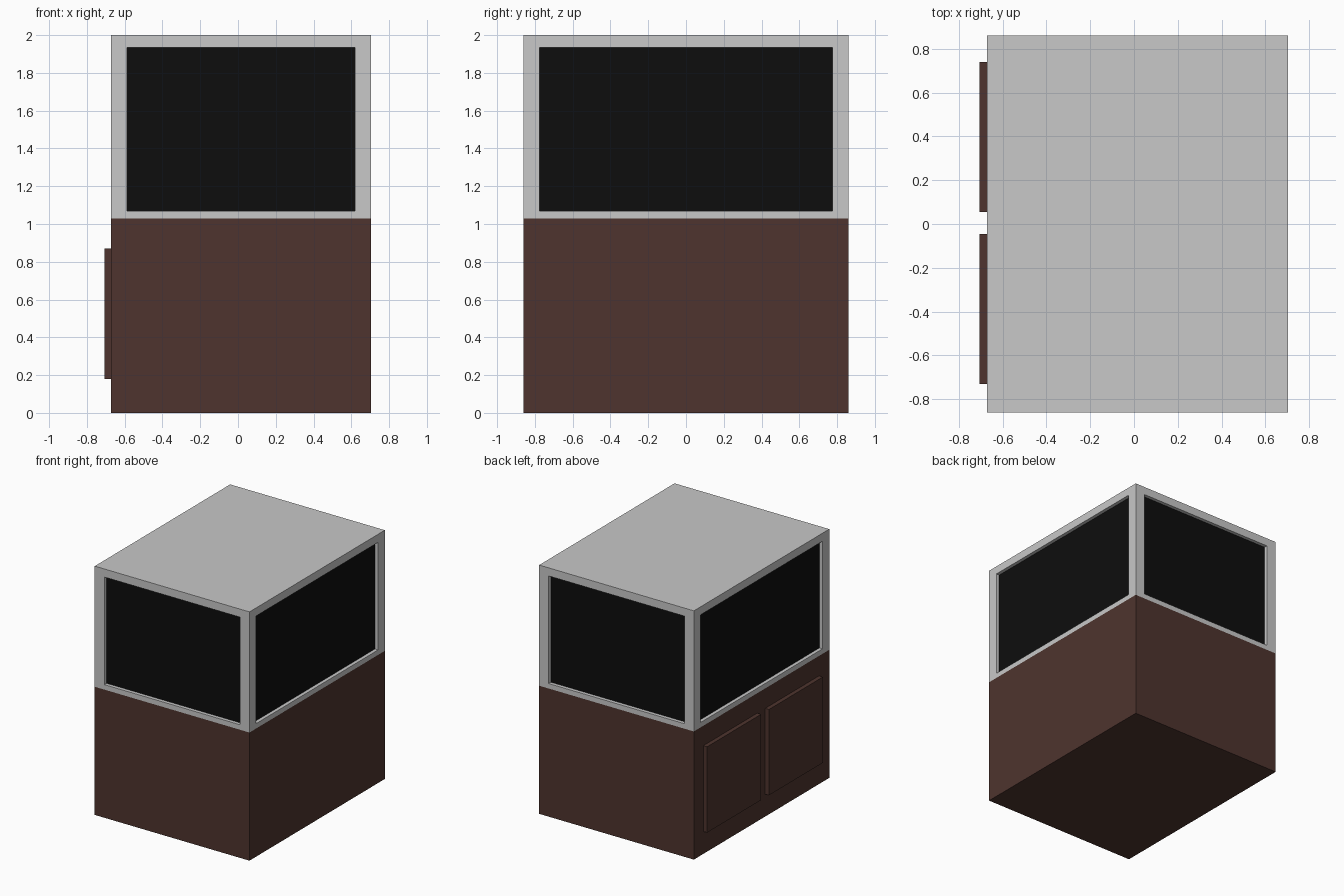
import bpy
import bmesh

if "Cube" in bpy.data.objects:
    bpy.data.objects.remove(bpy.data.objects["Cube"])


def material(name, rgb):
    m = bpy.data.materials.new(name)
    m.diffuse_color = (*rgb, 1.0)
    m.use_nodes = True
    m.node_tree.nodes["Principled BSDF"].inputs["Base Color"].default_value = m.diffuse_color
    return m


BROWN = material("dark brown wood", (0.0762, 0.0343, 0.0273))
GREY = material("light grey frame", (0.58, 0.58, 0.58))
BLACK = material("black glass", (0.004, 0.004, 0.004))


def box(name, lo, hi, mat):
    bm = bmesh.new()
    bmesh.ops.create_cube(bm, size=1.0)
    for v in bm.verts:
        for i in range(3):
            v.co[i] = lo[i] if v.co[i] < 0 else hi[i]
    mesh = bpy.data.meshes.new(name)
    bm.to_mesh(mesh)
    bm.free()
    mesh.materials.append(mat)
    ob = bpy.data.objects.new(name, mesh)
    bpy.context.collection.objects.link(ob)
    return ob


X0, X1, Y = -0.672, 0.704, 0.86
POST, RECESS = 0.085, 0.028
Z_BASE, Z_SILL, Z_ROOF = 1.03, 1.07, 1.935

# wooden lower cabinet
box("cabinet", (X0, -Y, 0), (X1, Y, Z_BASE), BROWN)

# two raised doors on the left side
for name, y0, y1 in (("front_door", -0.73, -0.045), ("back_door", 0.055, 0.74)):
    box(name, (-0.706, y0, 0.18), (X0, y1, 0.87), BROWN)

# upper frame: sill, roof and four corner posts
box("sill", (X0, -Y, Z_BASE), (X1, Y, Z_SILL), GREY)
box("roof", (X0, -Y, Z_ROOF), (X1, Y, 2.0), GREY)
for xn, xa in (("left", X0), ("right", X1 - POST)):
    for yn, ya in (("front", -Y), ("back", Y - POST)):
        box(f"{yn}_{xn}_post", (xa, ya, Z_SILL), (xa + POST, ya + POST, Z_ROOF), GREY)

# recessed dark glass
box("glass", (X0 + RECESS, -Y + RECESS, Z_SILL), (X1 - RECESS, Y - RECESS, Z_ROOF), BLACK)
